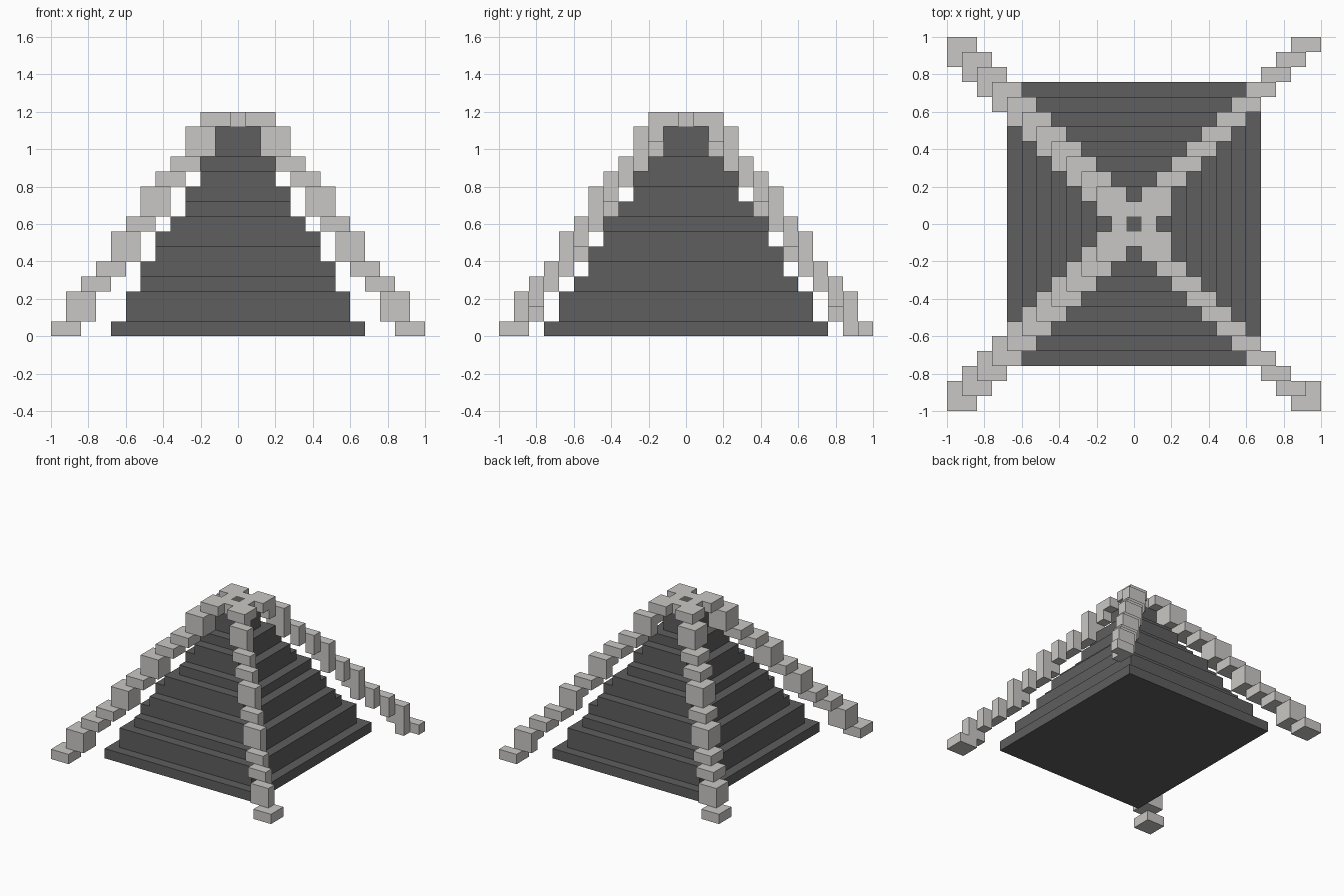
import bpy, bmesh

if "Cube" in bpy.data.objects:
    bpy.data.objects.remove(bpy.data.objects["Cube"])

U = 0.08  # one block


def material(name, c):
    m = bpy.data.materials.new(name)
    m.diffuse_color = (*c, 1)
    m.use_nodes = True
    m.node_tree.nodes["Principled BSDF"].inputs["Base Color"].default_value = m.diffuse_color
    return m


DARK = material("dark grey stone", (0.112, 0.112, 0.112))
LIGHT = material("light grey stone", (0.585, 0.575, 0.555))


def build(name, boxes, mat):
    """One object from boxes given as (x0, x1, y0, y1, z0, z1)."""
    bm = bmesh.new()
    for x0, x1, y0, y1, z0, z1 in boxes:
        x0, x1 = sorted((x0, x1))
        y0, y1 = sorted((y0, y1))
        vs = bmesh.ops.create_cube(bm, size=1)["verts"]
        for v in vs:
            v.co.x = x1 if v.co.x > 0 else x0
            v.co.y = y1 if v.co.y > 0 else y0
            v.co.z = z1 if v.co.z > 0 else z0
    me = bpy.data.meshes.new(name)
    bm.to_mesh(me)
    bm.free()
    me.materials.append(mat)
    ob = bpy.data.objects.new(name, me)
    bpy.context.collection.objects.link(ob)


# Stepped roof body: run lengths (in blocks) of each inset step, per axis
x_half = [0.68 - U * i for i, n in enumerate([1, 2, 2, 2, 1, 2, 2, 2, 1]) for _ in range(n)]
y_half = [0.76 - U * i for i, n in enumerate([1, 2, 1, 2, 2, 1, 2, 1, 2, 1]) for _ in range(n)]
slabs, start = [], 0
for k in range(1, 16):
    if k == 15 or (x_half[k], y_half[k]) != (x_half[start], y_half[start]):
        hx, hy = x_half[start], y_half[start]
        slabs.append((-hx, hx, -hy, hy, start * U, k * U))
        start = k
build("stepped_roof", slabs, DARK)

# Corner ridges climbing diagonally to the top
RUNS = [1, 2, 1, 1, 2, 1, 2, 1, 1, 2, 1]


def ridge(name, sx, sy):
    boxes, z = [], 0
    thin = sx > 0
    for i, n in enumerate(RUNS):
        o = 1 - i * U                      # outer edge of this step
        wide = not thin or i == len(RUNS) - 1 or (i == 0 and sy < 0)
        d = 2 * U if wide else U           # depth along y
        boxes.append((sx * o, sx * (o - 2 * U), sy * o, sy * (o - d), z * U, (z + n) * U))
        # thin ridges have a block below each step joining it to the last
        if thin and i > 0 and not (i == 1 and sy < 0):
            boxes.append((sx * o, sx * (o - U), sy * o, sy * (o - U), (z - 1) * U, z * U))
        z += n
    build(name, boxes, LIGHT)


for sx, side in ((-1, "left"), (1, "right")):
    for sy, end in ((-1, "front"), (1, "back")):
        ridge(f"ridge_{end}_{side}", sx, sy)

# Small links joining the four ridge tops
links = []
for s in (-1, 1):
    links.append((s * 0.04, s * 0.12, -0.04, 0.04, 1.12, 1.2))
    links.append((-0.04, 0.04, s * 0.04, s * 0.12, 1.12, 1.2))
build("top_links", links, LIGHT)
